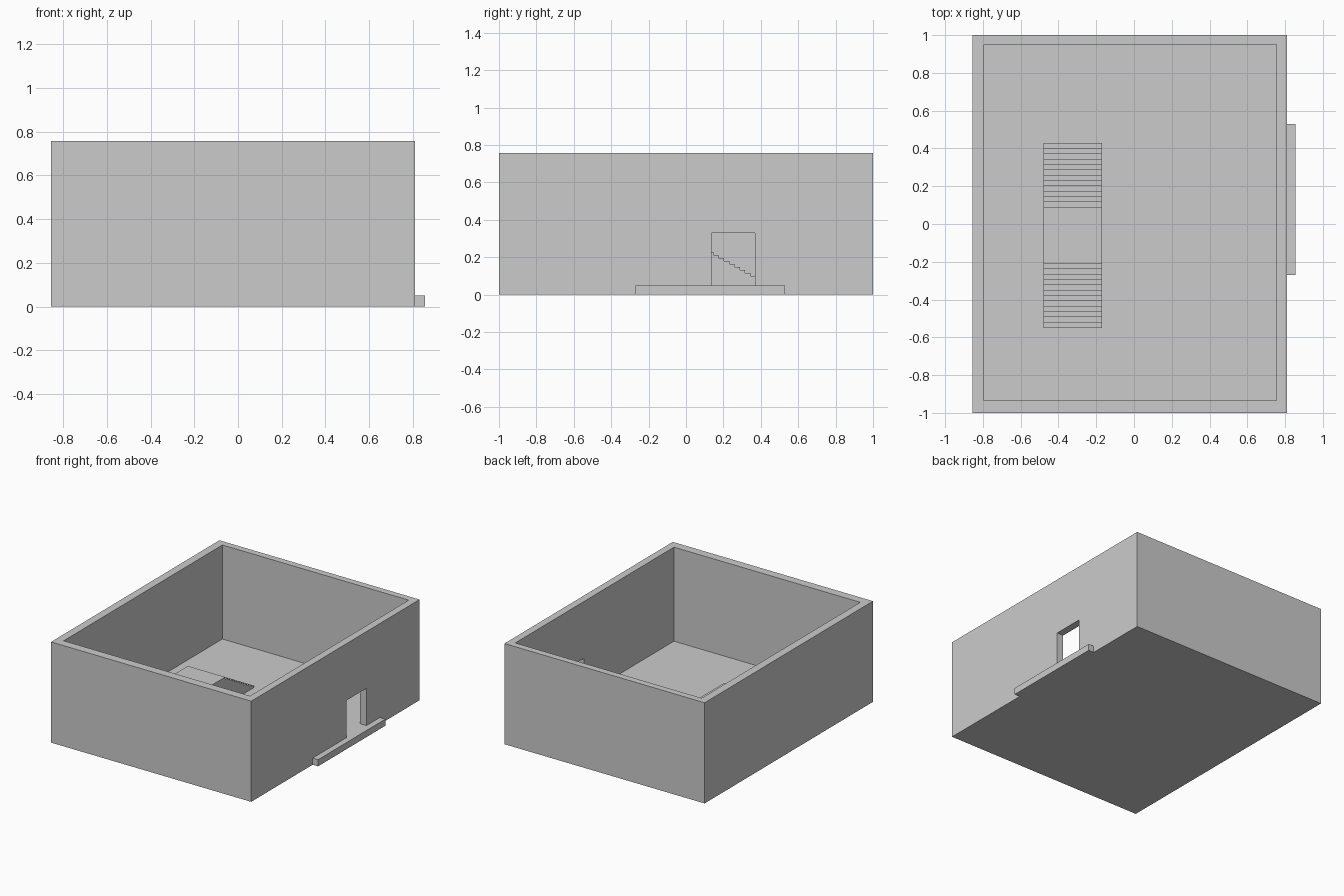
import bpy, bmesh

if "Cube" in bpy.data.objects:
    bpy.data.objects.remove(bpy.data.objects["Cube"])

FLOOR = 0.05


def make_object(name, bm):
    bmesh.ops.recalc_face_normals(bm, faces=bm.faces)
    mesh = bpy.data.meshes.new(name)
    bm.to_mesh(mesh)
    bm.free()
    obj = bpy.data.objects.new(name, mesh)
    bpy.context.collection.objects.link(obj)
    return obj


def box(name, x0, x1, y0, y1, z0, z1):
    bm = bmesh.new()
    bmesh.ops.create_cube(bm, size=1)
    for v in bm.verts:
        v.co = (x1 if v.co.x > 0 else x0,
                y1 if v.co.y > 0 else y0,
                z1 if v.co.z > 0 else z0)
    return make_object(name, bm)


def extrude_x(name, profile, x0, x1):
    bm = bmesh.new()
    face = bm.faces.new([bm.verts.new((x0, y, z)) for y, z in profile])
    ext = bmesh.ops.extrude_face_region(bm, geom=[face])
    for v in ext["geom"]:
        if isinstance(v, bmesh.types.BMVert):
            v.co.x = x1
    return make_object(name, bm)


def cut(target, cutter):
    mod = target.modifiers.new(cutter.name, 'BOOLEAN')
    mod.operation = 'DIFFERENCE'
    mod.solver = 'EXACT'
    mod.object = cutter
    cutter.hide_render = True
    cutter.display_type = 'WIRE'
    bpy.context.view_layer.objects.active = target
    bpy.ops.object.modifier_apply(modifier=mod.name)
    bpy.data.objects.remove(cutter)


# Open-topped room: solid block, hollowed above the floor, with a doorway
room = box("room_shell", -0.855, 0.81, -1, 1, 0, 0.757)
cut(room, box("room_cavity", -0.795, 0.755, -0.935, 0.95, FLOOR, 1.0))
cut(room, box("doorway_cutter", 0.7, 0.9, 0.135, 0.37, FLOOR, 0.33))

# Doorstep outside the entrance
box("doorstep", 0.81, 0.855, -0.27, 0.53, 0, FLOOR)

# Double staircase: steps rise from both ends to a central landing
STEPS, TOP, MID = 12, 0.26, -0.06
HALF_LANDING, HALF_LENGTH = 0.15, 0.49
run = (HALF_LENGTH - HALF_LANDING) / STEPS
rise = (TOP - FLOOR) / (STEPS + 1)
side = []
for i in range(STEPS + 1):
    y = HALF_LENGTH - i * run
    side += [(y, FLOOR + i * rise), (y, FLOOR + (i + 1) * rise)]
profile = [(MID + y, z) for y, z in side]
profile += [(MID - y, z) for y, z in reversed(side)]
extrude_x("double_staircase", profile, -0.48, -0.17)
